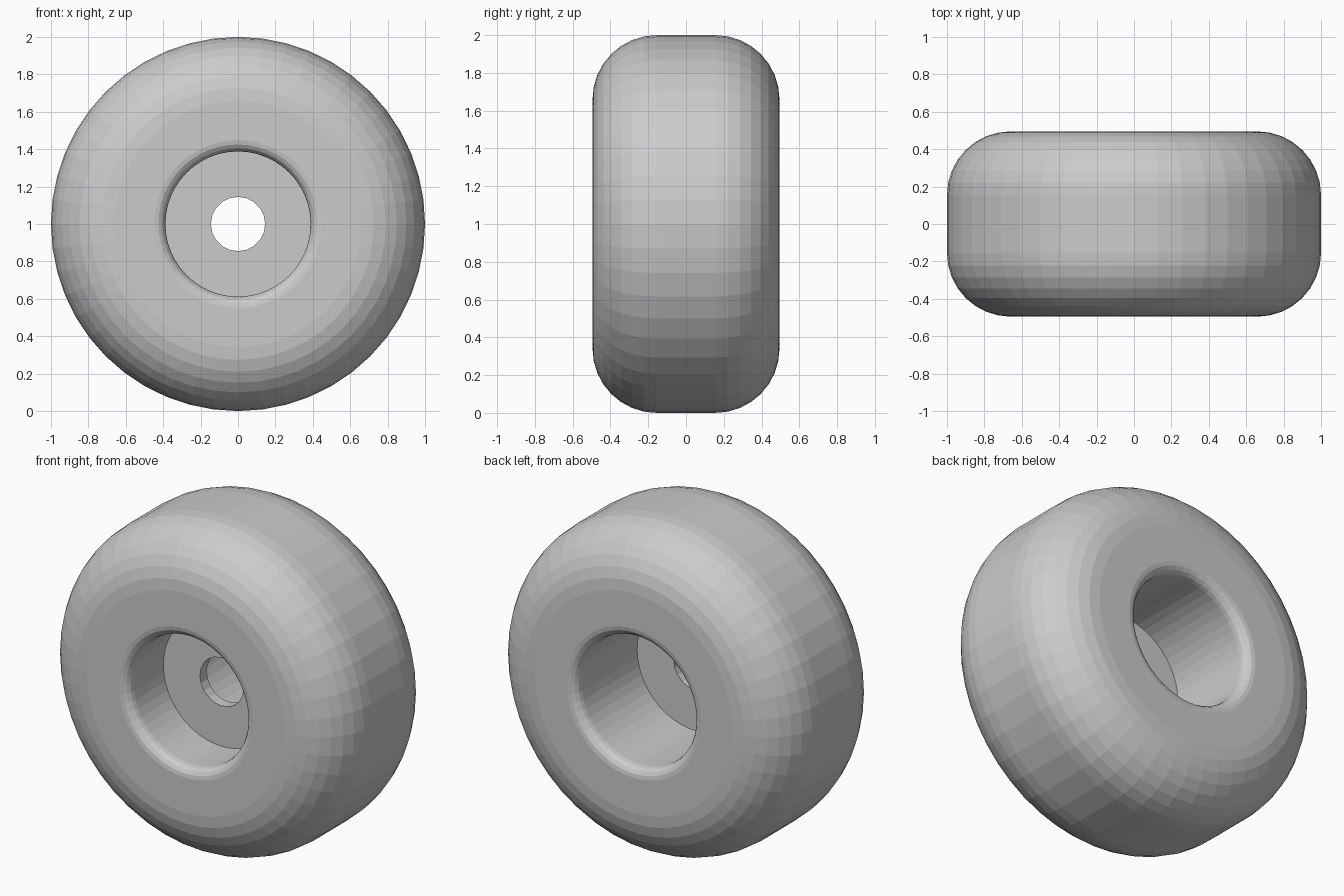
import bpy, bmesh
from math import sin, cos, pi
from mathutils import Matrix, Vector

if "Cube" in bpy.data.objects:
    bpy.data.objects.remove(bpy.data.objects["Cube"])

SIDES = 48


def arc(r, y, radius, a0, a1, steps):
    """Points (radius from axle, y) along a rounded edge."""
    return [(r + radius * cos(a0 + (a1 - a0) * i / steps),
             y + radius * sin(a0 + (a1 - a0) * i / steps)) for i in range(steps + 1)]


# Half section: recess wall, rounded lip, flat side face, rounded shoulder
def side(web_y):
    return ([(0.388, web_y)]
            + arc(0.448, 0.435, 0.06, pi, pi / 2, 4)
            + arc(0.66, 0.155, 0.34, pi / 2, 0, 8))


front = [(r, -y) for r, y in side(0.155)]
back = [(r, y) for r, y in side(-0.09)]
profile = [(0, -0.155)] + front + back[::-1] + [(0, -0.09)]

# Wheel body: profile spun round the axle, solid web in the recess
bm = bmesh.new()
verts = [bm.verts.new((r, y, 0)) for r, y in profile]
edges = [bm.edges.new(pair) for pair in zip(verts, verts[1:])]
bmesh.ops.spin(bm, geom=verts + edges, cent=(0, 0, 0), axis=(0, 1, 0),
               angle=2 * pi, steps=SIDES, use_merge=False)
bmesh.ops.remove_doubles(bm, verts=bm.verts, dist=0.0005)
bmesh.ops.recalc_face_normals(bm, faces=bm.faces)
bmesh.ops.translate(bm, verts=bm.verts, vec=Vector((0, 0, 1)))
mesh = bpy.data.meshes.new("wheel")
bm.to_mesh(mesh)
bm.free()
wheel = bpy.data.objects.new("wheel", mesh)
bpy.context.collection.objects.link(wheel)

# Axle hole cut through the web
bpy.ops.mesh.primitive_cylinder_add(vertices=20, radius=0.145, depth=0.5,
                                    location=(0, -0.12, 1), rotation=(pi / 2, 0, 0))
cutter = bpy.context.object
cutter.name = "axle_hole_cutter"
cutter.hide_render = True
cutter.hide_set(True)
cut = wheel.modifiers.new("axle_hole", 'BOOLEAN')
cut.operation = 'DIFFERENCE'
cut.solver = 'EXACT'
cut.object = cutter
